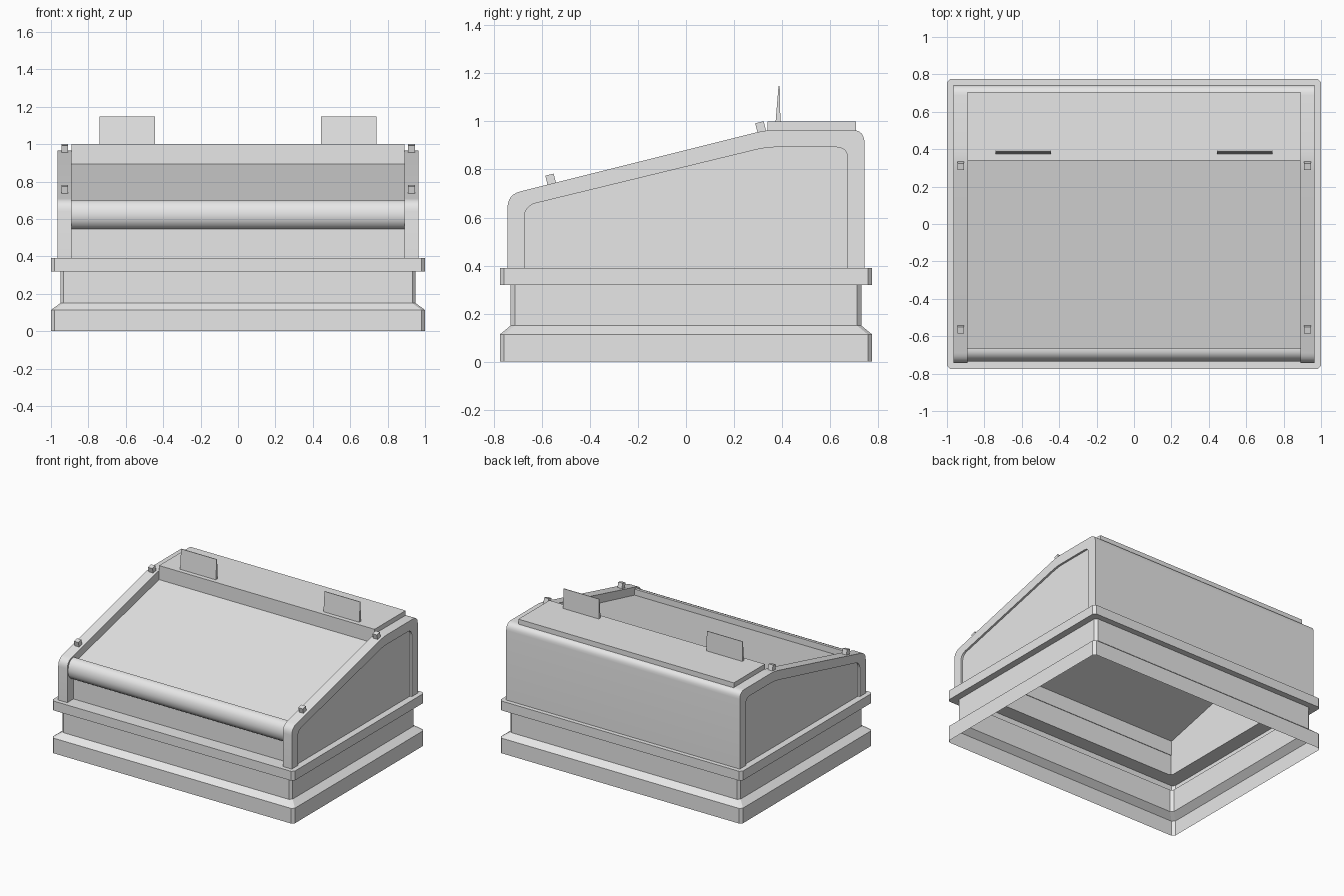
import bpy, bmesh, math
from mathutils import Matrix

cube = bpy.data.objects.get("Cube")
if cube:
    bpy.data.objects.remove(cube, do_unlink=True)

grey = bpy.data.materials.new("light grey")
grey.use_nodes = True
grey.diffuse_color = (0.8, 0.8, 0.8, 1)
grey.node_tree.nodes["Principled BSDF"].inputs["Base Color"].default_value = (0.8, 0.8, 0.8, 1)


def finish(name, bm, smooth=False):
    bmesh.ops.recalc_face_normals(bm, faces=bm.faces)
    mesh = bpy.data.meshes.new(name)
    bm.to_mesh(mesh)
    bm.free()
    mesh.materials.append(grey)
    ob = bpy.data.objects.new(name, mesh)
    bpy.context.collection.objects.link(ob)
    if smooth:
        bpy.ops.object.select_all(action='DESELECT')
        ob.select_set(True)
        bpy.context.view_layer.objects.active = ob
        bpy.ops.object.shade_smooth_by_angle(angle=math.radians(32))
    return ob


def extrude_x(name, profile, x0, x1, solid=True, smooth=False):
    """Sweep a (y, z) profile from x0 to x1; solid closes it with end caps."""
    bm = bmesh.new()
    a = [bm.verts.new((x0, y, z)) for y, z in profile]
    b = [bm.verts.new((x1, y, z)) for y, z in profile]
    n = len(profile)
    for i in range(n if solid else n - 1):
        j = (i + 1) % n
        bm.faces.new((a[i], a[j], b[j], b[i]))
    if solid:
        bm.faces.new(a)
        bm.faces.new(b[::-1])
    return finish(name, bm, smooth)


def rounded(points, radius, steps=6):
    """Round the inner corners of an open path with quadratic curves."""
    out = [points[0]]
    for p, c, n in zip(points, points[1:], points[2:]):
        ends = []
        for q in (p, n):
            d = math.dist(c, q)
            t = min(radius / d, 0.5)
            ends.append((c[0] + (q[0] - c[0]) * t, c[1] + (q[1] - c[1]) * t))
        for k in range(steps + 1):
            t = k / steps
            out.append(tuple((1 - t) ** 2 * ends[0][i] + 2 * t * (1 - t) * c[i]
                             + t * t * ends[1][i] for i in (0, 1)))
    return out + [points[-1]]


# Hollow stepped base, open underneath, with clipped corners
levels = [(1.0, 0.775, 0), (1.0, 0.775, 0.113), (0.95, 0.73, 0.15), (0.95, 0.73, 0.32),
          (1.0, 0.775, 0.32), (1.0, 0.775, 0.39), (0.89, 0.67, 0.39)]
bm = bmesh.new()
rings = []
c = 0.018
for hx, hy, z in levels:
    pts = [(hx - c, -hy), (hx, -hy + c), (hx, hy - c), (hx - c, hy),
           (-hx + c, hy), (-hx, hy - c), (-hx, -hy + c), (-hx + c, -hy)]
    rings.append([bm.verts.new((x, y, z)) for x, y in pts])
for lo, hi in zip(rings, rings[1:]):
    for i in range(8):
        j = (i + 1) % 8
        bm.faces.new((lo[i], lo[j], hi[j], hi[i]))
finish("base", bm)

# Side walls: a core plate plus a raised border on the outside
outer = rounded([(-0.743, 0.39), (-0.743, 0.695), (0.335, 0.965), (0.743, 0.965), (0.743, 0.39)], 0.055)
inner = rounded([(-0.673, 0.39), (-0.673, 0.648), (0.335, 0.893), (0.673, 0.893), (0.673, 0.39)], 0.05)
for s, side in ((1, "left"), (-1, "right")):
    extrude_x(side + "_wall", outer, s * 0.89, s * 0.95, smooth=True)
    extrude_x(side + "_border", outer + inner[::-1], s * 0.95, s * 0.965, smooth=True)

# Front board, rolled front lip and sloping panel
extrude_x("front_board", [(-0.67, 0.39), (-0.67, 0.56)], -0.89, 0.89, solid=False)
lip = [(-0.665, 0.70), (-0.685, 0.70), (-0.71, 0.688), (-0.728, 0.66), (-0.735, 0.625),
       (-0.73, 0.59), (-0.712, 0.562), (-0.69, 0.548), (-0.665, 0.545)]
extrude_x("front_lip", lip, -0.89, 0.89, smooth=True)
extrude_x("sloping_panel", [(-0.665, 0.655), (0.34, 0.895)], -0.89, 0.89, solid=False)

# Rear shelf block and rounded back
extrude_x("top_block", [(0.34, 0.89), (0.34, 1.0), (0.707, 1.0), (0.707, 0.89)], -0.89, 0.89)
back = rounded([(0.60, 0.965), (0.743, 0.965), (0.743, 0.39)], 0.055)
extrude_x("back_panel", back, -0.89, 0.89, solid=False, smooth=True)

# Wedge plates on top, and tilted pegs on the side rails
tilt = math.atan2(0.27, 1.078)
for s, side in ((1, "left"), (-1, "right")):
    extrude_x(side + "_top_plate", [(0.373, 1.0), (0.385, 1.147), (0.39, 1.147), (0.393, 1.0)],
              s * 0.445, s * 0.74)
    for place, y, z in (("front", -0.563, 0.757), ("rear", 0.311, 0.975)):
        bm = bmesh.new()
        bmesh.ops.create_cube(bm, size=1)
        bm.transform(Matrix.Translation((s * 0.927, y, z)) @ Matrix.Rotation(tilt, 4, 'X')
                     @ Matrix.Diagonal((0.036, 0.036, 0.044, 1)))
        finish(side + "_" + place + "_peg", bm)
